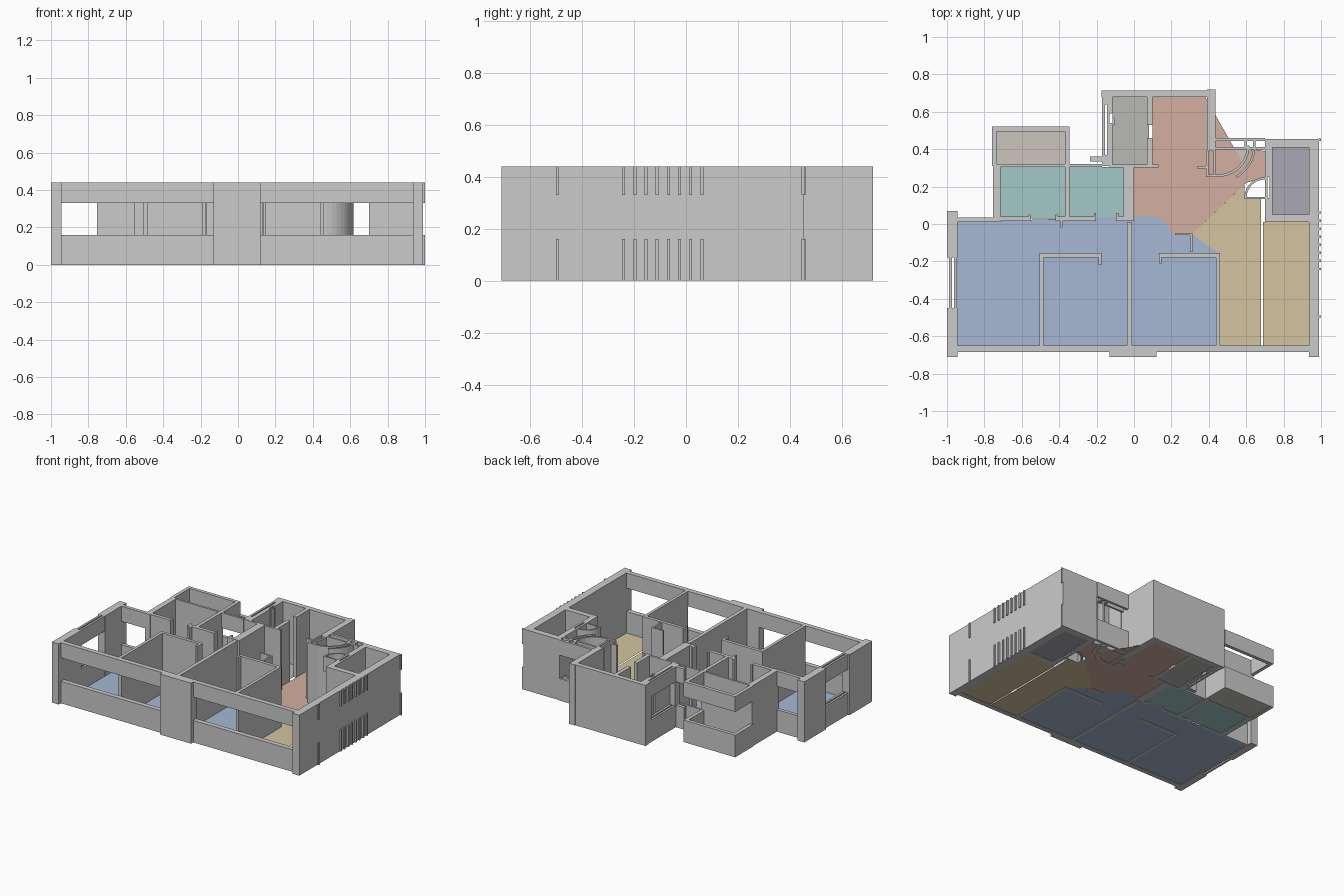
import bpy, bmesh, math

H, SILL, HEAD = 0.44, 0.16, 0.33
FULL = [(0, H)]
OPEN = [(0, SILL), (HEAD, H)]      # parapet below and beam above an opening


def finish(name, bm, color=None):
    me = bpy.data.meshes.new(name)
    bm.to_mesh(me)
    bm.free()
    ob = bpy.data.objects.new(name, me)
    bpy.context.collection.objects.link(ob)
    if color:
        mat = bpy.data.materials.new(name + "_colour")
        mat.diffuse_color = (*color, 1)
        me.materials.append(mat)
    return ob


def prism(bm, pts, z0, z1):
    lo = [bm.verts.new((x, y, z0)) for x, y in pts]
    hi = [bm.verts.new((x, y, z1)) for x, y in pts]
    bm.faces.new(lo[::-1])
    bm.faces.new(hi)
    n = len(pts)
    for i in range(n):
        j = (i + 1) % n
        bm.faces.new((lo[i], lo[j], hi[j], hi[i]))


def walls(name, rects, levels=FULL):
    """Each rect is x0, x1, y0, y1."""
    bm = bmesh.new()
    for x0, x1, y0, y1 in rects:
        for z0, z1 in levels:
            prism(bm, [(x0, y0), (x1, y0), (x1, y1), (x0, y1)], z0, z1)
    return finish(name, bm)


def arc(cx, cy, r, a0, a1, n=10):
    return [(cx + r * math.cos(math.radians(a0 + (a1 - a0) * i / n)),
             cy + r * math.sin(math.radians(a0 + (a1 - a0) * i / n))) for i in range(n + 1)]


def curved_wall(name, cx, cy, r, t, a0, a1, levels):
    bm = bmesh.new()
    for z0, z1 in levels:
        prism(bm, arc(cx, cy, r, a0, a1) + arc(cx, cy, r - t, a1, a0), z0, z1)
    finish(name, bm)


def floor(name, pts, color):
    bm = bmesh.new()
    bm.faces.new([bm.verts.new((x, y, 0.003)) for x, y in pts])
    bmesh.ops.triangulate(bm, faces=bm.faces[:])
    finish(name, bm, color)


def box(x0, x1, y0, y1):
    return [(x0, y0), (x1, y0), (x1, y1), (x0, y1)]


# outer walls, full height
walls("west_wall", [(-1, -0.945, -0.71, -0.45), (-1, -0.945, -0.18, 0.07)])
walls("front_pier", [(-0.13, 0.12, -0.71, -0.65)])
walls("east_wall", [(0.935, 0.99, -0.71, 0.455)])
walls("core_wall", [(-0.175, 0.435, 0.68, 0.715), (0.39, 0.435, 0.39, 0.72),
                    (-0.17, -0.13, 0.64, 0.68), (-0.17, -0.13, 0.31, 0.37)])
walls("shaft_wall", [(0.70, 0.94, 0.41, 0.455), (0.70, 0.94, 0.01, 0.05),
                     (0.70, 0.74, 0.05, 0.14), (0.70, 0.74, 0.25, 0.41)])
walls("bathroom_outer_wall", [(-0.755, -0.715, 0.01, 0.32), (-0.74, -0.345, 0.305, 0.32)])

# walls with window openings
walls("front_windows", [(-0.945, -0.13, -0.685, -0.65), (0.12, 0.935, -0.685, -0.65)], OPEN)
walls("west_window", [(-0.988, -0.973, -0.45, -0.18), (-0.962, -0.947, -0.45, -0.18)], OPEN)
walls("bedroom_back_window", [(-0.945, -0.755, 0.01, 0.035)], OPEN)
walls("balcony_parapet", [(-0.76, -0.735, 0.31, 0.52), (-0.735, -0.37, 0.495, 0.52),
                          (-0.37, -0.345, 0.31, 0.52)], OPEN)
walls("bathroom_window", [(-0.345, -0.17, 0.305, 0.32), (-0.235, -0.17, 0.335, 0.36)], OPEN)
walls("kitchen_window", [(-0.17, -0.155, 0.37, 0.64), (-0.145, -0.13, 0.37, 0.64)], OPEN)
walls("entry_window", [(0.435, 0.70, 0.443, 0.46), (0.435, 0.70, 0.398, 0.412),
                       (0.59, 0.605, 0.41, 0.445), (0.635, 0.65, 0.41, 0.445)], OPEN)
walls("shaft_door", [(0.70, 0.715, 0.14, 0.25), (0.725, 0.74, 0.14, 0.25),
                     (0.59, 0.70, 0.135, 0.145)], OPEN)

# thin ribs along the east face
ribs = [-0.495] + [-0.24 + 0.043 * i for i in range(8)] + [0.45]
walls("east_ribs", [(0.985, 1.0, y - 0.006, y + 0.006) for y in ribs], OPEN)

# inner partitions
walls("bedroom_partitions", [
    (-0.505, -0.483, -0.65, -0.155), (-0.505, -0.18, -0.178, -0.155),
    (-0.037, -0.01, -0.65, 0.01), (0.14, 0.46, -0.178, -0.155),
    (0.438, 0.46, -0.65, -0.155)])
walls("bathroom_partitions", [
    (-0.715, -0.56, 0.015, 0.04), (-0.41, -0.21, 0.015, 0.04), (-0.09, -0.05, 0.015, 0.04),
    (-0.37, -0.345, 0.02, 0.31), (-0.055, 0.0, 0.015, 0.315)])
walls("kitchen_partitions", [
    (-0.13, 0.13, 0.303, 0.318), (0.07, 0.098, 0.53, 0.68), (0.07, 0.098, 0.31, 0.46),
    (-0.13, -0.115, 0.31, 0.54), (-0.13, -0.115, 0.59, 0.68), (0.34, 0.39, 0.298, 0.31)])
walls("entry_partitions", [(0.385, 0.397, 0.255, 0.39), (0.425, 0.437, 0.255, 0.39),
                           (0.385, 0.46, 0.25, 0.265)])

# short door jambs
walls("door_jambs", [
    (-0.19, -0.175, -0.22, -0.155), (-0.025, -0.012, -0.22, -0.155), (0.133, 0.147, -0.21, -0.155),
    (-0.565, -0.553, 0.015, 0.05), (-0.42, -0.408, 0.015, 0.05), (-0.395, -0.382, -0.02, 0.02),
    (-0.215, -0.203, 0.015, 0.06), (-0.095, -0.083, 0.015, 0.06),
    (0.30, 0.312, -0.15, -0.06), (0.22, 0.312, -0.06, -0.05), (-0.115, -0.105, 0.53, 0.57)])

# curved entry walls
curved_wall("entry_curve", 0.45, 0.42, 0.168, 0.014, -90, 0, FULL)
curved_wall("entry_curve_tail", 0.45, 0.42, 0.20, 0.012, -60, 0, OPEN)
curved_wall("door_curve", 0.70, 0.14, 0.11, 0.012, 90, 180, OPEN)

# floors
BLUE, TEAL, YELLOW = (0.38, 0.48, 0.66), (0.36, 0.58, 0.57), (0.66, 0.56, 0.35)
TAN = (0.6, 0.56, 0.51)
floor("bedroom_floor", [(-0.945, -0.65), (0.45, -0.65), (0.45, -0.155), (0.31, -0.155),
                        (0.31, -0.055), (0.21, -0.05), (0.13, 0.04), (0.0, 0.04),
                        (0.0, 0.01), (-0.945, 0.01)], BLUE)
floor("bathroom_floor_1", box(-0.715, -0.37, 0.03, 0.305), TEAL)
floor("bathroom_floor_2", box(-0.345, -0.055, 0.03, 0.305), TEAL)
floor("balcony_floor", box(-0.735, -0.37, 0.32, 0.495), TAN)
floor("kitchen_floor", box(-0.115, 0.08, 0.315, 0.68), (0.48, 0.49, 0.46))
floor("hall_floor", [(0, 0.04), (0.13, 0.04), (0.21, -0.05), (0.31, -0.055), (0.6, 0.22),
                     (0.7, 0.25), (0.7, 0.39), (0.64, 0.40)] + arc(0.45, 0.42, 0.168, -10, -90, 6)
      + [(0.38, 0.25), (0.38, 0.68), (0.098, 0.68), (0.098, 0.305), (0, 0.305)], (0.66, 0.43, 0.35))
floor("living_floor", [(0.46, -0.65), (0.68, -0.65), (0.68, 0.14), (0.59, 0.14), (0.59, 0.21),
                       (0.31, -0.055), (0.31, -0.15), (0.46, -0.155)], YELLOW)
floor("terrace_floor", box(0.69, 0.935, -0.65, 0.01), YELLOW)
floor("entry_floor", [(0.455, 0.40)] + arc(0.45, 0.42, 0.155, -88, -8, 8), TAN)
floor("shaft_floor", box(0.74, 0.935, 0.05, 0.41), (0.4, 0.39, 0.46))
